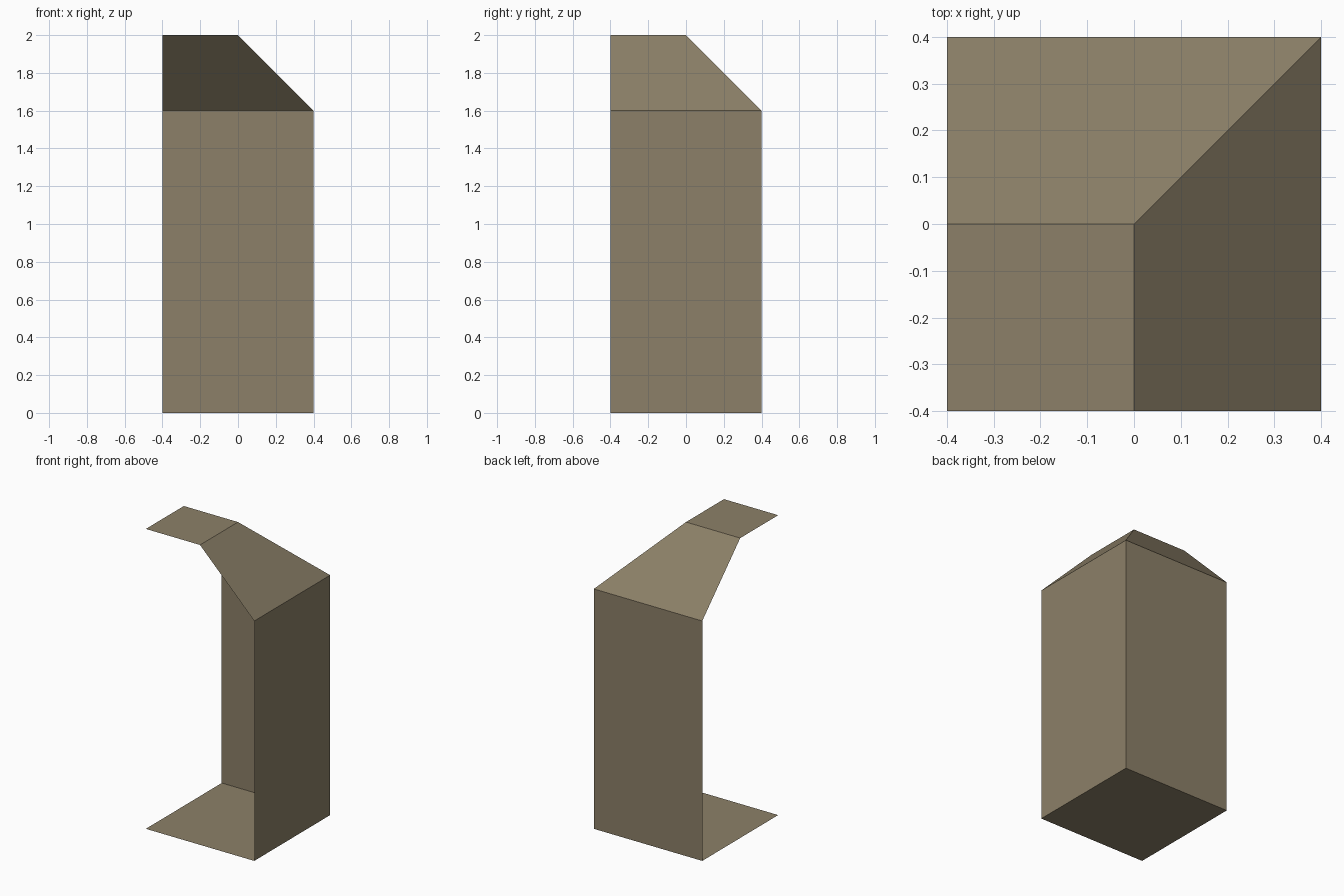
import bpy, bmesh

if "Cube" in bpy.data.objects:
    bpy.data.objects.remove(bpy.data.objects["Cube"])

H = 0.4                                      # half width of the shell
PROFILE = [(H, 0.0), (H, 1.6), (0.0, 2.0)]   # (offset of wall, height)

stone = bpy.data.materials.new("weathered tan")
stone.diffuse_color = (0.262, 0.216, 0.138, 1)
stone.use_nodes = True
stone.node_tree.nodes["Principled BSDF"].inputs["Base Color"].default_value = stone.diffuse_color

bm = bmesh.new()

# Each level is a square: back left, back right, front right, front left
levels = [[bm.verts.new(p) for p in
           ((-H, r, z), (r, r, z), (r, -H, z), (-H, -H, z))]
          for r, z in PROFILE]

# Back and right walls and slopes (front and left stay open)
for low, high in zip(levels, levels[1:]):
    for i in range(2):
        bm.faces.new((low[i + 1], low[i], high[i], high[i + 1]))

# Floor facing down, cap facing up
bm.faces.new(levels[0])
bm.faces.new(levels[-1][::-1])

# Drop the unused front left corner of the middle level
bmesh.ops.delete(bm, geom=[v for v in bm.verts if not v.link_faces], context='VERTS')

mesh = bpy.data.meshes.new("corner_pillar_shell")
bm.to_mesh(mesh)
bm.free()
mesh.materials.append(stone)
bpy.context.collection.objects.link(bpy.data.objects.new("corner_pillar_shell", mesh))
